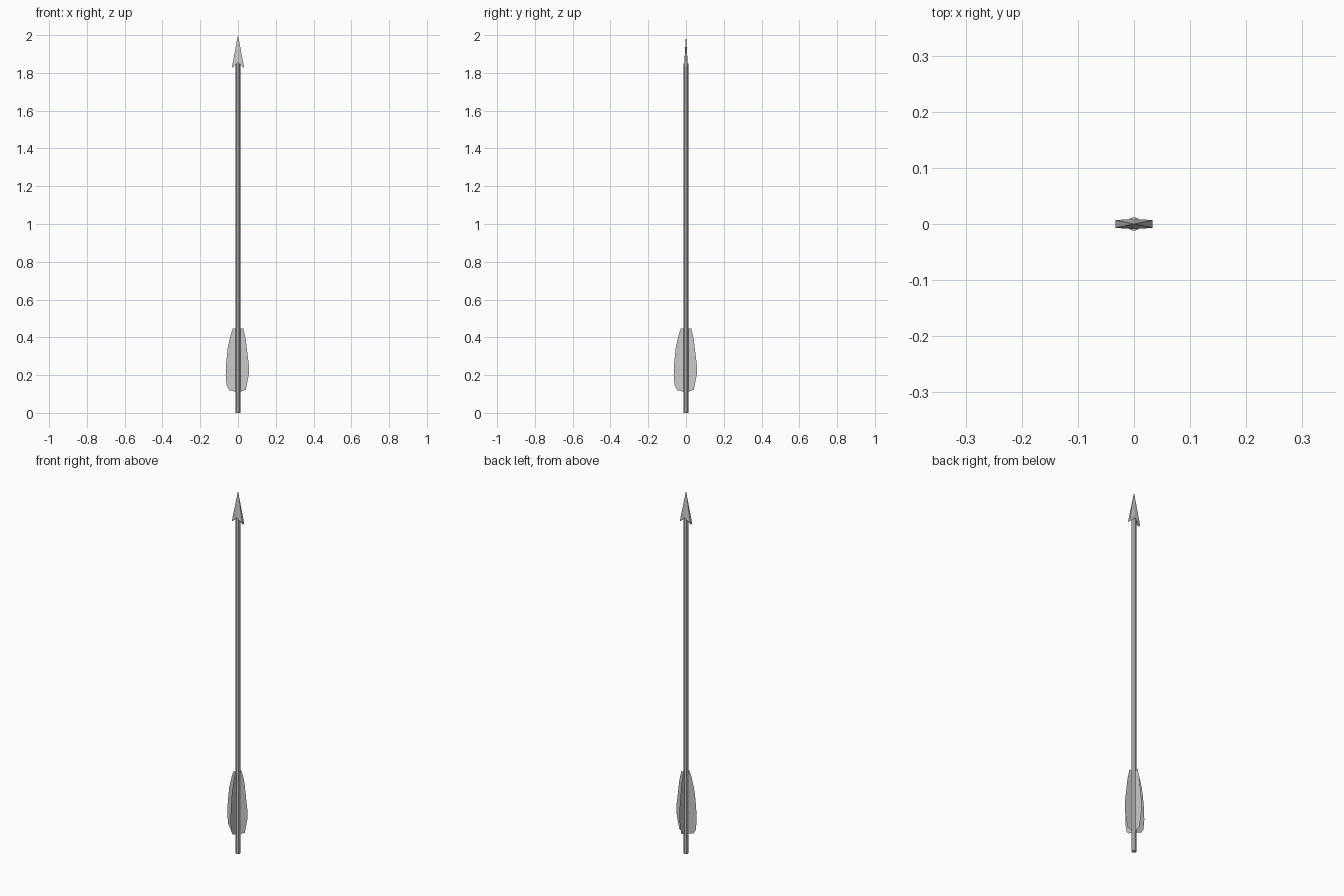
import bpy, math

if "Cube" in bpy.data.objects:
    bpy.data.objects.remove(bpy.data.objects["Cube"])


def make_object(name, verts, faces):
    mesh = bpy.data.meshes.new(name)
    mesh.from_pydata(verts, [], faces)
    mesh.update()
    obj = bpy.data.objects.new(name, mesh)
    bpy.context.collection.objects.link(obj)
    return obj


# Octagonal shaft, corners on the axes
SHAFT_TOP = 1.85
bpy.ops.mesh.primitive_cylinder_add(vertices=8, radius=0.0125, depth=SHAFT_TOP,
                                    location=(0, 0, SHAFT_TOP / 2))
bpy.context.object.name = "shaft"

# Barbed arrowhead: a ring of six corners rising to a point, notched underneath
ring = [(-0.033, -0.007, 1.825), (0, -0.009, 1.855), (0.033, -0.007, 1.825),
        (0.033, 0.007, 1.825), (0, 0.009, 1.855), (-0.033, 0.007, 1.825)]
sides = [(i, (i + 1) % 6, 6) for i in range(6)]
make_object("arrowhead", ring + [(0, 0, 2.0)],
            sides + [(0, 5, 4, 1), (1, 4, 3, 2)])

# Two crossed sheets of feather, slightly uneven left to right
outline = [(-0.045, 0.12), (-0.06, 0.145), (-0.065, 0.2), (-0.062, 0.27),
           (-0.054, 0.345), (-0.042, 0.4), (-0.028, 0.447), (0.028, 0.447),
           (0.041, 0.39), (0.048, 0.33), (0.058, 0.25), (0.058, 0.205),
           (0.041, 0.122), (0.015, 0.112), (-0.015, 0.112)]
for name, angle in (("feather_wide", 0), ("feather_deep", math.pi / 2)):
    feather = make_object(name, [(x, 0, z) for x, z in outline],
                          [tuple(range(len(outline)))])
    feather.rotation_euler.z = angle
